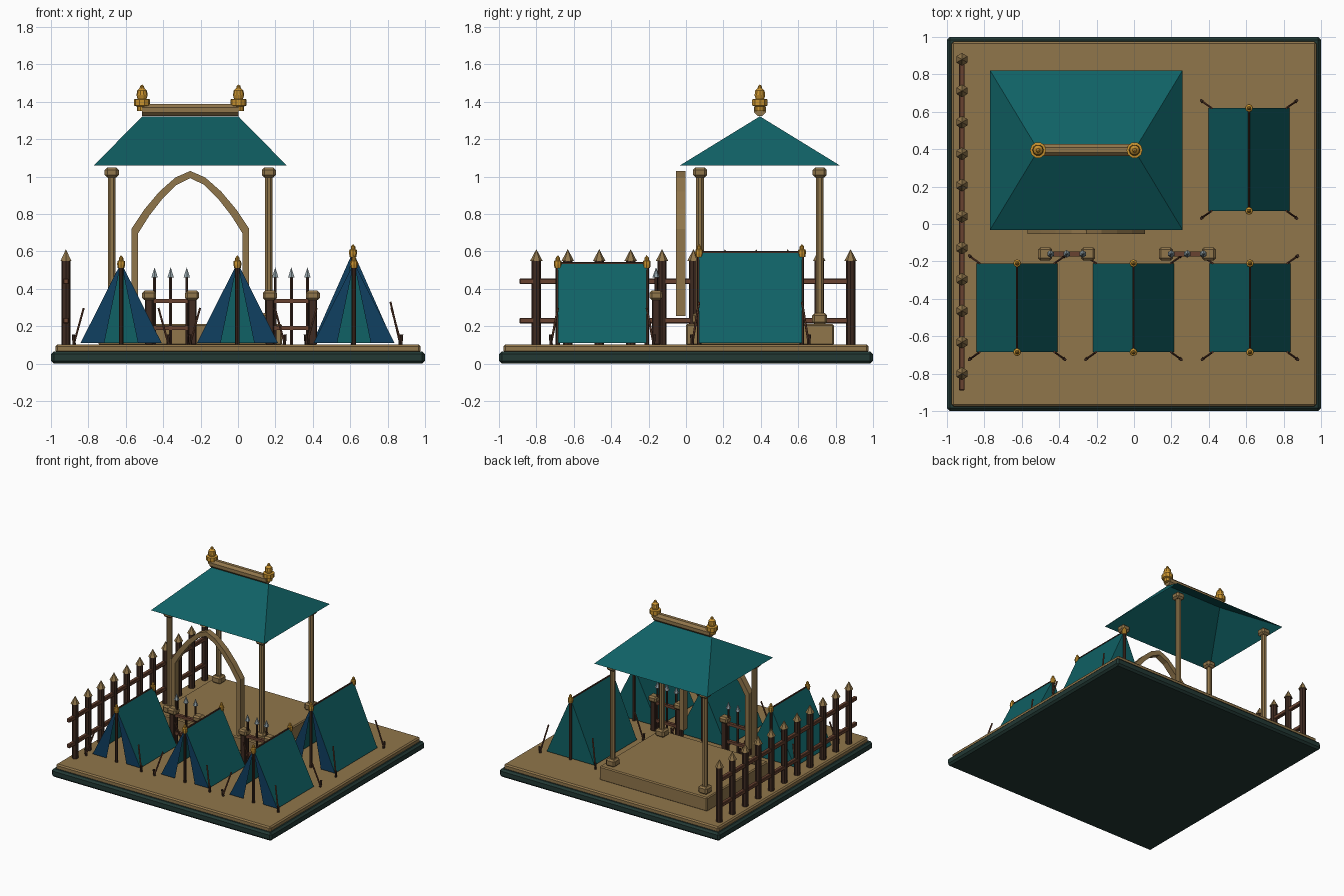
import bpy, bmesh
from math import pi
from mathutils import Vector, Matrix

if "Cube" in bpy.data.objects:
    bpy.data.objects.remove(bpy.data.objects["Cube"])


def material(name, r, g, b):
    m = bpy.data.materials.new(name)
    m.use_nodes = True
    m.diffuse_color = (r, g, b, 1)
    m.node_tree.nodes["Principled BSDF"].inputs["Base Color"].default_value = (r, g, b, 1)
    return m


SAND = material("sand", 0.28, 0.18, 0.07)
TEAL = material("teal cloth", 0.005, 0.12, 0.13)
NAVY = material("navy cloth", 0.005, 0.05, 0.12)
GREEN = material("dark green stone", 0.016, 0.04, 0.034)
DARK = material("dark wood", 0.05, 0.024, 0.015)
BROWN = material("red brown wood", 0.14, 0.055, 0.03)
GOLD = material("gold", 0.6, 0.3, 0.03)
STEEL = material("steel", 0.28, 0.35, 0.38)


def finish(name, bm, *mats):
    mesh = bpy.data.meshes.new(name)
    bm.to_mesh(mesh)
    bm.free()
    obj = bpy.data.objects.new(name, mesh)
    bpy.context.collection.objects.link(obj)
    for m in mats:
        mesh.materials.append(m)
    return obj


def box(name, mat, centre, size, bevel=0):
    bm = bmesh.new()
    bmesh.ops.create_cube(bm, size=1, matrix=Matrix.Translation(centre) @ Matrix.Diagonal((*size, 1)))
    if bevel:
        bmesh.ops.bevel(bm, geom=bm.edges[:], offset=bevel, segments=1, affect='EDGES')
    return finish(name, bm, mat)


def rod(name, mat, a, b, r, r2=None, sides=8, turn=0):
    """Straight or tapering bar from point a to point b."""
    a, b = Vector(a), Vector(b)
    d = b - a
    place = Matrix.Translation((a + b) / 2) @ d.to_track_quat('Z', 'Y').to_matrix().to_4x4()
    bm = bmesh.new()
    bmesh.ops.create_cone(bm, cap_ends=True, segments=sides, radius1=r, radius2=r if r2 is None else r2,
                          depth=d.length, matrix=place @ Matrix.Rotation(turn, 4, 'Z'))
    return finish(name, bm, mat)


def turned(name, mat, x, y, z, profile, sides=10):
    """Lathe a (radius, height) profile about a vertical axis."""
    bm = bmesh.new()
    vs = [bm.verts.new((x + r, y, z + h)) for r, h in profile]
    es = [bm.edges.new(p) for p in zip(vs, vs[1:])]
    bmesh.ops.spin(bm, geom=vs + es, cent=(x, y, 0), axis=(0, 0, 1), angle=2 * pi, steps=sides)
    bmesh.ops.remove_doubles(bm, verts=bm.verts, dist=0.0005)
    bmesh.ops.recalc_face_normals(bm, faces=bm.faces)
    return finish(name, bm, mat)


# Ground slabs
box("base_slab", GREEN, (0, 0, 0.033), (2, 2, 0.066), 0.015)
box("ground", SAND, (0, 0, 0.08), (1.95, 1.95, 0.045), 0.01)

# Pavilion platform and posts
PX, PY = -0.255, 0.395
box("platform", SAND, (PX, PY, 0.155), (0.98, 0.79, 0.115), 0.008)
for sx in (-1, 1):
    for sy in (-1, 1):
        x, y = PX + sx * 0.42, PY + sy * 0.32
        box("pavilion_post_foot", SAND, (x, y, 0.24), (0.08, 0.08, 0.06), 0.012)
        rod("pavilion_post", SAND, (x, y, 0.25), (x, y, 1.02), 0.022, turn=pi / 8)
        box("pavilion_post_cap", SAND, (x, y, 1.022), (0.075, 0.075, 0.055), 0.014)

# Hipped cloth roof, open below
bm = bmesh.new()
c = [bm.verts.new((PX + x * 0.515, PY + y * 0.427, 1.06)) for x, y in ((-1, -1), (1, -1), (1, 1), (-1, 1))]
rl, rr = (bm.verts.new((PX + s * 0.257, PY, 1.322)) for s in (-1, 1))
for f in ((c[0], c[1], rr, rl), (c[1], c[2], rr), (c[2], c[3], rl, rr), (c[3], c[0], rl)):
    bm.faces.new(f)
finish("roof", bm, TEAL)

# Ridge beam with finials
rod("ridge_beam", SAND, (PX - 0.257, PY, 1.357), (PX + 0.257, PY, 1.357), 0.035, turn=pi / 8)
for s in (-1, 1):
    turned("roof_finial", GOLD, PX + s * 0.258, PY, 1.35,
           [(0, 0), (0.028, 0), (0.028, 0.025), (0.043, 0.03), (0.043, 0.063), (0.024, 0.066),
            (0.03, 0.085), (0.026, 0.11), (0.013, 0.122), (0.01, 0.135), (0, 0.142)])

# Pointed arch: half outlines mirrored, then pushed back in depth
outer = [(0.315, 0.255), (0.315, 0.72), (0.245, 0.825), (0.165, 0.92), (0.08, 0.995), (0, 1.03)]
inner = [(0.28, 0.255), (0.28, 0.695), (0.22, 0.79), (0.15, 0.88), (0.075, 0.955), (0, 0.992)]
bm = bmesh.new()
for s in (-1, 1):
    loops = [[bm.verts.new((PX + s * x, -0.053, z)) for x, z in line] for line in (outer, inner)]
    for i in range(len(outer) - 1):
        bm.faces.new((loops[0][i], loops[0][i + 1], loops[1][i + 1], loops[1][i]))
bmesh.ops.remove_doubles(bm, verts=bm.verts, dist=0.001)
ext = bmesh.ops.extrude_face_region(bm, geom=bm.faces[:], use_keep_orig=True)["geom"]
bmesh.ops.translate(bm, verts=[v for v in ext if isinstance(v, bmesh.types.BMVert)], vec=(0, 0.05, 0))
bmesh.ops.recalc_face_normals(bm, faces=bm.faces)
finish("arch", bm, SAND)


def tent(x, y0, y1, top):
    """Ridge tent: teal sides and back, two navy front flaps, poles and guy sticks."""
    w, z = 0.217, 0.11
    bm = bmesh.new()
    v = lambda *p: bm.verts.new(p)
    fl, fr, ft = v(x - w, y0, z), v(x + w, y0, z), v(x, y0, top)
    bl, br, bt = v(x - w, y1, z), v(x + w, y1, z), v(x, y1, top)
    ol, orr = v(x - 0.09, y0, z), v(x + 0.09, y0, z)
    for f in ((fl, ft, bt, bl), (fr, br, bt, ft), (br, bl, bt)):
        bm.faces.new(f)
    for f in ((fl, ol, ft), (orr, fr, ft)):
        bm.faces.new(f).material_index = 1
    finish("tent_cloth", bm, TEAL, NAVY)
    for y, s in ((y0, -1), (y1, 1)):
        rod("tent_pole", DARK, (x, y, 0.1), (x, y, top), 0.012)
        turned("tent_finial", GOLD, x, y, top - 0.03,
               [(0, 0), (0.018, 0), (0.021, 0.02), (0.02, 0.038), (0.012, 0.043), (0.012, 0.055), (0, 0.07)], 8)
        for sx in (-1, 1):
            foot = Vector((x + sx * 0.25, y + s * 0.035, 0.115))
            rod("guy_stick", BROWN, foot, (x + sx * 0.2, y, top * 0.55), 0.006, sides=6)
            rod("guy_stake", DARK, foot - Vector((0, 0, 0.02)),
                foot + Vector((sx * 0.005, s * 0.005, 0.04)), 0.009, sides=6)
    rod("tent_ridge_pole", DARK, (x, y0, top - 0.004), (x, y1, top - 0.004), 0.007, sides=6)


for x in (-0.625, -0.003, 0.62):
    tent(x, -0.685, -0.21, 0.54)
tent(0.615, 0.07, 0.62, 0.6)

# Palisade along the right side
FX = -0.92
for i in range(11):
    y = 0.88 - i * 0.168
    rod("fence_post", DARK, (FX, y, 0.1), (FX, y, 0.555), 0.025)
    rod("fence_post_tip", SAND, (FX, y, 0.548), (FX, y, 0.612), 0.034, 0, 6)
for z in (0.23, 0.44):
    box("fence_rail", BROWN, (FX, 0, z), (0.03, 1.78, 0.03), 0.004)

# Spear racks
for cx in (-0.36, 0.285):
    y = -0.16
    for s in (-1, 1):
        x = cx + s * 0.115
        box("rack_post", DARK, (x, y, 0.225), (0.045, 0.045, 0.25), 0.006)
        box("rack_post_cap", SAND, (x, y, 0.365), (0.075, 0.07, 0.05), 0.012)
    for z in (0.19, 0.335):
        box("rack_bar", BROWN, (cx, y, z), (0.23, 0.025, 0.022))
    for s in (-1, 0, 1):
        x = cx + s * 0.086
        rod("spear_shaft", DARK, (x, y, 0.1), (x, y, 0.47), 0.009, sides=6)
        rod("spear_head", STEEL, (x, y, 0.46), (x, y, 0.515), 0.02, 0, 6)
